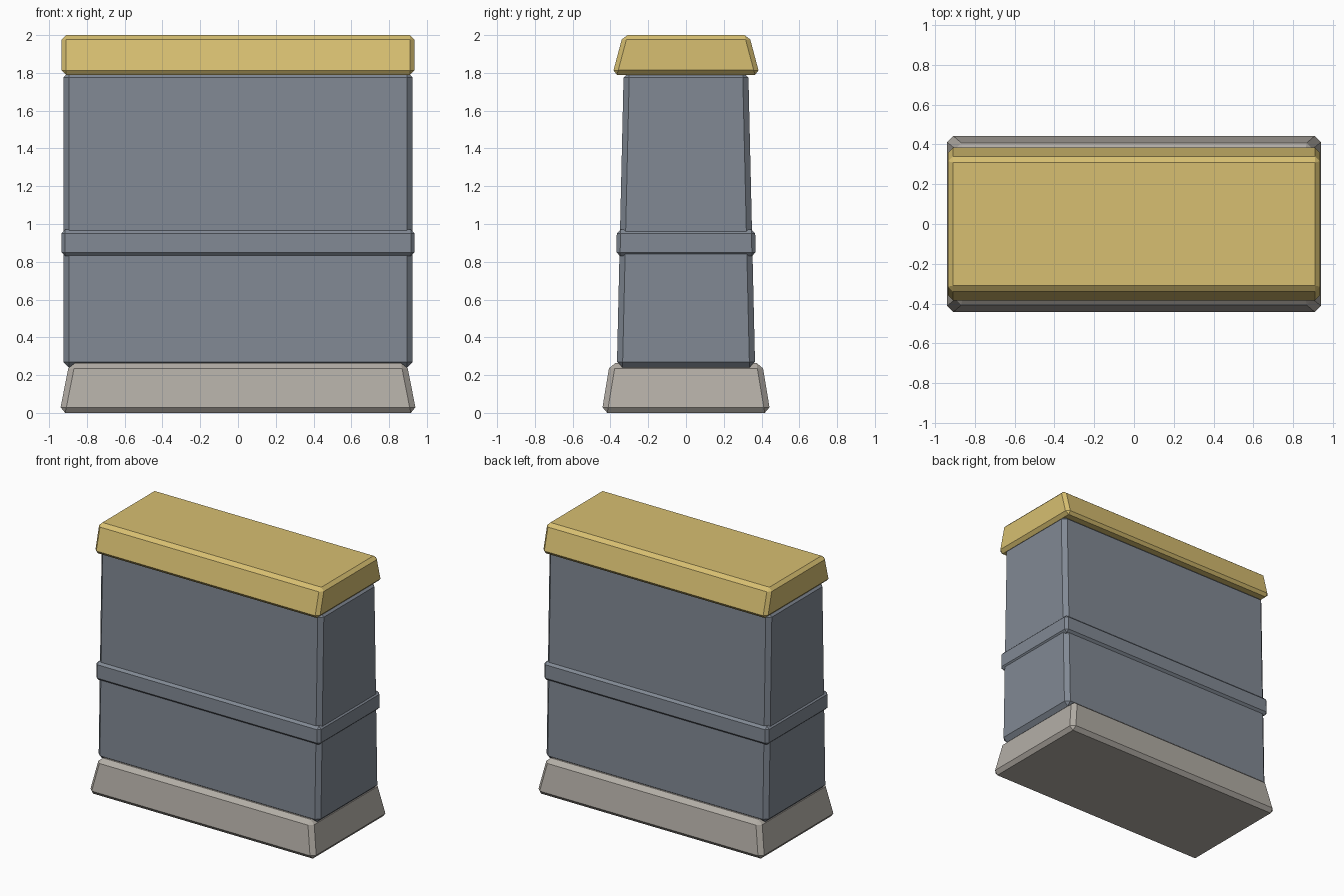
import bpy
import bmesh

cube = bpy.data.objects.get("Cube")
if cube:
    bpy.data.objects.remove(cube, do_unlink=True)


def make_material(name, rgb):
    mat = bpy.data.materials.new(name)
    mat.use_nodes = True
    mat.diffuse_color = (*rgb, 1)
    mat.node_tree.nodes["Principled BSDF"].inputs["Base Color"].default_value = (*rgb, 1)
    return mat


def tapered_block(name, mat, z0, z1, bottom, top, chamfer):
    """Box with separate bottom and top half sizes and chamfered edges."""
    bm = bmesh.new()
    bmesh.ops.create_cube(bm, size=2)
    for v in bm.verts:
        half = top if v.co.z > 0 else bottom
        v.co = (v.co.x * half[0], v.co.y * half[1], z1 if v.co.z > 0 else z0)
    bmesh.ops.bevel(bm, geom=bm.edges[:], offset=chamfer, segments=1,
                    profile=0.5, affect='EDGES', clamp_overlap=True)
    bmesh.ops.recalc_face_normals(bm, faces=bm.faces[:])
    mesh = bpy.data.meshes.new(name)
    bm.to_mesh(mesh)
    bm.free()
    mesh.materials.append(mat)
    obj = bpy.data.objects.new(name, mesh)
    bpy.context.collection.objects.link(obj)
    return obj


stone = make_material("pale_stone", (0.45, 0.42, 0.38))
slate = make_material("slate_grey", (0.22, 0.25, 0.295))
gold = make_material("sand_gold", (0.68, 0.52, 0.165))

# Flared footing
tapered_block("base", stone, 0, 0.265, (0.945, 0.447), (0.893, 0.403), 0.03)
# Tall wall, slightly narrowing upwards
tapered_block("wall", slate, 0.24, 1.805, (0.925, 0.366), (0.925, 0.33), 0.03)
# Raised strip around the wall
tapered_block("band", slate, 0.83, 0.97, (0.935, 0.369), (0.935, 0.366), 0.02)
# Sloped coping on top
tapered_block("cap", gold, 1.79, 2.0, (0.935, 0.39), (0.935, 0.334), 0.024)
